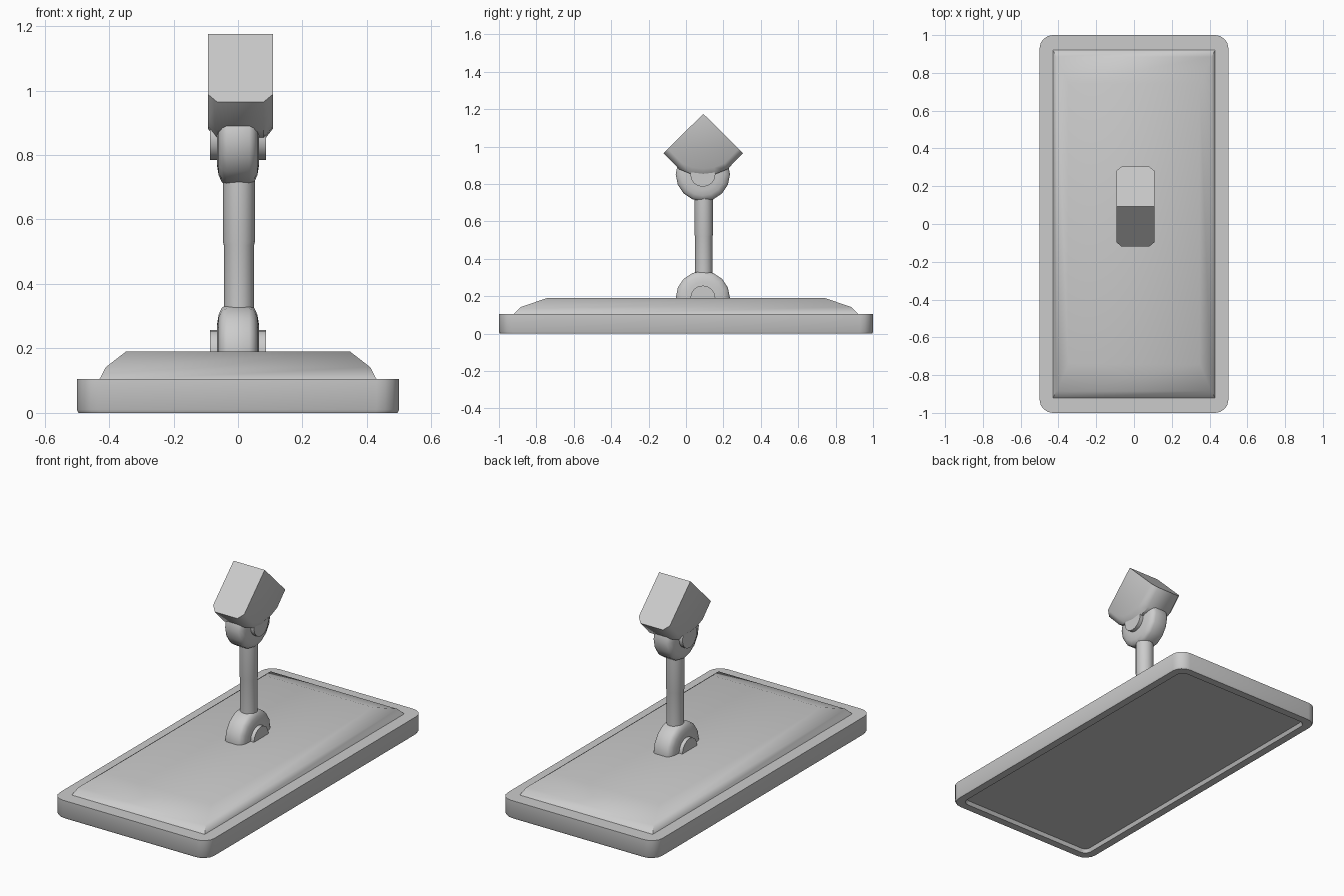
import bpy, bmesh, math
from mathutils import Matrix

if "Cube" in bpy.data.objects:
    bpy.data.objects.remove(bpy.data.objects["Cube"])


def finish(name, bm, angle=40):
    bmesh.ops.recalc_face_normals(bm, faces=bm.faces)
    mesh = bpy.data.meshes.new(name)
    bm.to_mesh(mesh)
    bm.free()
    ob = bpy.data.objects.new(name, mesh)
    bpy.context.collection.objects.link(ob)
    bpy.ops.object.select_all(action='DESELECT')
    bpy.context.view_layer.objects.active = ob
    ob.select_set(True)
    bpy.ops.object.shade_smooth_by_angle(angle=math.radians(angle))
    return ob


def loft(name, sections, angle=40):
    """Skin a row of equal-length closed sections and cap both ends."""
    bm = bmesh.new()
    rings = [[bm.verts.new(p) for p in s] for s in sections]
    n = len(rings[0])
    for a, b in zip(rings, rings[1:]):
        for i in range(n):
            j = (i + 1) % n
            bm.faces.new((a[i], a[j], b[j], b[i]))
    bm.faces.new(rings[0])
    bm.faces.new(rings[-1])
    return finish(name, bm, angle)


def rounded_rect(hx, hy, z, r, seg=4):
    pts = []
    for k, (sx, sy) in enumerate([(1, 1), (-1, 1), (-1, -1), (1, -1)]):
        for i in range(seg + 1):
            a = math.pi / 2 * (k + i / seg)
            pts.append((sx * (hx - r) + r * math.cos(a), sy * (hy - r) + r * math.sin(a), z))
    return pts


def rect(hx, hy, z):
    return [(hx, hy, z), (-hx, hy, z), (-hx, -hy, z), (hx, -hy, z)]


def circle_x(x, r, cy, cz, n=16):
    return [(x, cy + r * math.cos(2 * math.pi * i / n), cz + r * math.sin(2 * math.pi * i / n))
            for i in range(n)]


def circle_z(z, r, cx, cy, n=16):
    return [(cx + r * math.cos(2 * math.pi * i / n), cy + r * math.sin(2 * math.pi * i / n), z)
            for i in range(n)]


# base slab with a shallow recess underneath
loft("base_frame", [
    rounded_rect(0.44, 0.94, 0.02, 0.03),
    rounded_rect(0.45, 0.95, 0.0, 0.04),
    rounded_rect(0.495, 0.995, 0.0, 0.07),
    rounded_rect(0.5, 1.0, 0.01, 0.07),
    rounded_rect(0.5, 1.0, 0.105, 0.07)])

# raised plate with sloping shoulders
loft("top_plate", [
    rect(0.432, 0.925, 0.10),
    rect(0.41, 0.885, 0.142),
    rect(0.348, 0.742, 0.19)], 50)

# lower and upper pivots: a rounded disc with a pin through it
CY = 0.09
disc = [(0.065, 0.085), (0.06, 0.115), (0.05, 0.137), (0.035, 0.145)]
disc = [(-x, r) for x, r in disc] + disc[::-1]
for label, cz in (("lower", 0.19), ("upper", 0.852)):
    loft(label + "_pivot", [circle_x(x, r, CY, cz) for x, r in disc], 50)
    loft(label + "_pin", [circle_x(x, 0.067, CY, cz) for x in (-0.087, 0.087)])

# post in two thicknesses
post = [(0.25, 0.047), (0.52, 0.047), (0.532, 0.05), (0.80, 0.05)]
loft("post", [circle_z(z, r, 0.003, 0.095) for z, r in post])

# wedge head: two square faces meeting at a ridge, curved underside
half = [(0.2125, -0.21), (0.128, -0.297), (0.065, -0.322)]
outline = [(0, 0)] + half + [(0, -0.33)] + [(-y, z) for y, z in reversed(half)]
loft("head", [[(x, 0.0925 + s * y, 1.175 + s * z) for y, z in outline]
              for x, s in ((-0.093, 0.89), (-0.065, 1.0), (0.08, 1.0), (0.108, 0.89))], 50)
